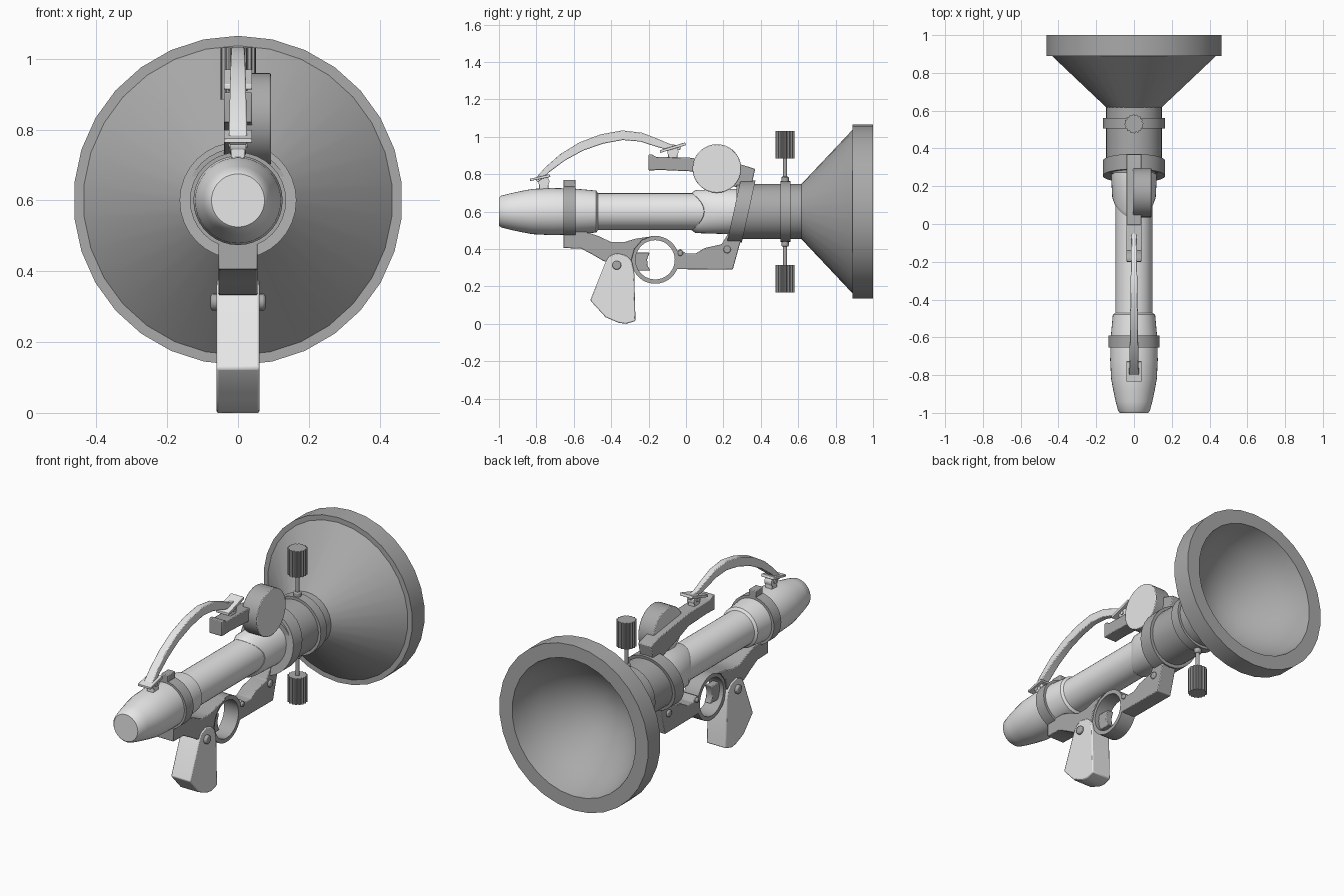
import bpy, bmesh, math
from mathutils import Matrix, Vector

cube = bpy.data.objects.get("Cube")
if cube:
    bpy.data.objects.remove(cube, do_unlink=True)

AXIS = 0.6  # height of the barrel axis
made = []


def grey(name, v):
    m = bpy.data.materials.new(name)
    m.use_nodes = True
    m.diffuse_color = (v, v, v, 1)
    m.node_tree.nodes["Principled BSDF"].inputs["Base Color"].default_value = (v, v, v, 1)
    return m


LIGHT, MID = grey("light grey", 0.8), grey("mid grey", 0.4)


def finish(bm, name, mat, bevel=0):
    bmesh.ops.recalc_face_normals(bm, faces=bm.faces)
    mesh = bpy.data.meshes.new(name)
    bm.to_mesh(mesh)
    bm.free()
    mesh.materials.append(mat)
    ob = bpy.data.objects.new(name, mesh)
    bpy.context.collection.objects.link(ob)
    if bevel:
        mod = ob.modifiers.new("soft edges", "BEVEL")
        mod.width, mod.segments, mod.limit_method = bevel, 2, "ANGLE"
    made.append(ob)
    return ob


def lathe(name, profile, mat, sides=32, closed=False):
    """Turn (y, radius) points around the barrel axis."""
    bm = bmesh.new()
    rings = []
    for y, r in profile:
        angles = [2 * math.pi * i / sides for i in range(sides)]
        rings.append([bm.verts.new((r * math.sin(a), y, AXIS + r * math.cos(a))) for a in angles])
    pairs = list(zip(rings, rings[1:]))
    if closed:
        pairs.append((rings[-1], rings[0]))
    for a, b in pairs:
        for i in range(sides):
            j = (i + 1) % sides
            bm.faces.new((a[i], a[j], b[j], b[i]))
    if not closed:
        bm.faces.new(rings[0])
        bm.faces.new(rings[-1])
    return finish(bm, name, mat)


def plate(name, outline, half, mat, bevel=0.004):
    """Extrude a (y, z) outline sideways."""
    bm = bmesh.new()
    face = bm.faces.new([bm.verts.new((-half, y, z)) for y, z in outline])
    new = bmesh.ops.extrude_face_region(bm, geom=[face])["geom"]
    bmesh.ops.translate(bm, vec=(2 * half, 0, 0), verts=[v for v in new if isinstance(v, bmesh.types.BMVert)])
    return finish(bm, name, mat, bevel)


def rod(name, start, end, r, mat, sides=16, bevel=0):
    a, b = Vector(start), Vector(end)
    turn = (b - a).to_track_quat("Z", "Y").to_matrix().to_4x4()
    bm = bmesh.new()
    bmesh.ops.create_cone(bm, cap_ends=True, segments=sides, radius1=r, radius2=r, depth=(b - a).length,
                          matrix=Matrix.Translation((a + b) / 2) @ turn)
    return finish(bm, name, mat, bevel)


# Barrel with a gently tapered nose
lathe("barrel", [(-1, 0.075), (-0.99, 0.084), (-0.94, 0.097), (-0.88, 0.11), (-0.82, 0.121), (-0.72, 0.126),
                 (-0.6, 0.123), (-0.48, 0.112), (-0.47, 0.098), (0.3, 0.098)], LIGHT, 36)

# Sleeve with a scalloped front edge
sleeve = lathe("barrel_sleeve", [(0.03, 0.1), (0.05, 0.115), (0.27, 0.122)], LIGHT, 36)
for v in sleeve.data.vertices:
    if v.co.y < 0.1:
        v.co.y += 0.09 * (v.co.x / 0.115) ** 2

# Rear collar, ring and slanted clamp
lathe("rear_collar", [(0.27, 0.148), (0.63, 0.148)], MID)
lathe("knob_ring", [(0.505, 0.14), (0.505, 0.163), (0.56, 0.163), (0.56, 0.14)], MID, closed=True)
clamp = lathe("slanted_clamp", [(0.255, 0.11), (0.255, 0.165), (0.335, 0.165), (0.335, 0.11)], MID, closed=True)
for v in clamp.data.vertices:
    v.co.y += 0.22 * (v.co.z - AXIS)

# Horn with thick rim and hollow bowl
lathe("horn", [(0.615, 0.145), (0.89, 0.437), (0.89, 0.465), (1, 0.465), (1, 0.385), (0.93, 0.365),
               (0.85, 0.32), (0.77, 0.25), (0.7, 0.16), (0.665, 0.07), (0.66, 0.01)], MID, 30)

# Ridged knobs above and below the collar
for side, label in ((1, "upper"), (-1, "lower")):
    def at(h):
        return (0, 0.53, AXIS + side * h)
    rod(label + "_knob_foot", at(0.15), at(0.187), 0.02, MID, 16, 0.006)
    rod(label + "_knob_stem", at(0.15), at(0.3), 0.011, MID, 12)
    bm = bmesh.new()
    n = 64
    low, high = [[bm.verts.new((r * math.cos(t), 0.53 + r * math.sin(t), AXIS + side * h))
                  for t, r in ((2 * math.pi * i / n, (0.051, 0.045)[i // 2 % 2]) for i in range(n))]
                 for h in (0.285, 0.432)]
    bm.faces.new(low)
    bm.faces.new(high)
    for i in range(n):
        j = (i + 1) % n
        bm.faces.new((low[i], low[j], high[j], high[i]))
    finish(bm, label + "_knob", MID)

# Front strap with its top lug
lathe("front_strap", [(-0.655, 0.11), (-0.655, 0.136), (-0.59, 0.136), (-0.59, 0.11)], MID, closed=True)
plate("strap_lug", [(-0.655, 0.72), (-0.655, 0.77), (-0.59, 0.77), (-0.59, 0.72)], 0.022, MID)

# Sight arm and round drum
plate("sight_arm", [(-0.2, 0.82), (-0.2, 0.905), (-0.18, 0.905), (-0.16, 0.892), (0.02, 0.888), (0.3, 0.85),
                    (0.37, 0.828), (0.35, 0.74), (0.27, 0.73), (0.12, 0.78), (0.03, 0.815), (-0.13, 0.822)],
      0.04, MID)
drum = rod("sight_drum", (-0.005, 0.165, 0.83), (0.093, 0.165, 0.83), 0.13, MID, 36, 0.004)
drum.data.materials.append(LIGHT)
for f in drum.data.polygons:
    f.material_index = int(abs(f.normal.x) > 0.9)

# Carrying handle: a tapered arch swept along a path
path = [(-0.8, 0.765), (-0.74, 0.825), (-0.66, 0.89), (-0.56, 0.948), (-0.45, 0.988), (-0.34, 1.008),
        (-0.24, 0.998), (-0.15, 0.966), (-0.09, 0.945), (-0.03, 0.94)]
bm = bmesh.new()
sections = []
for i, (y, z) in enumerate(path):
    a, b = path[max(i - 1, 0)], path[min(i + 1, len(path) - 1)]
    normal = Vector((a[1] - b[1], b[0] - a[0])).normalized()
    t = i / (len(path) - 1)
    w = 0.026 - 0.014 * t
    h = 0.012 + 0.014 * math.sin(math.pi * t)
    sections.append([bm.verts.new((sx * w, y + s * h * normal.x, z + s * h * normal.y))
                     for sx, s in ((-1, -1), (1, -1), (1, 1), (-1, 1))])
for a, b in zip(sections, sections[1:]):
    for i in range(4):
        bm.faces.new((a[i], a[(i + 1) % 4], b[(i + 1) % 4], b[i]))
bm.faces.new(sections[0])
bm.faces.new(sections[-1])
finish(bm, "carrying_handle", LIGHT, 0.004)

# Handle feet and hinges
plate("front_handle_foot", [(-0.835, 0.763), (-0.835, 0.775), (-0.73, 0.8), (-0.725, 0.785)], 0.04, LIGHT, 0.002)
plate("rear_handle_foot", [(-0.14, 0.913), (-0.14, 0.928), (-0.005, 0.97), (0, 0.955)], 0.04, LIGHT, 0.002)
for label, y, z in (("front", -0.76, 0.76), ("rear", -0.07, 0.92)):
    rod(label + "_handle_hinge", (-0.022, y, z), (0.022, y, z), 0.03, LIGHT)
    rod(label + "_hinge_pin", (-0.027, y, z), (0.027, y, z), 0.011, LIGHT, 12)
    plate(label + "_hinge_post", [(y - 0.025, z), (y + 0.025, z), (y + 0.025, z - 0.05), (y - 0.025, z - 0.05)],
          0.02, LIGHT)

# Lower frame, front and rear halves
plate("front_frame", [(-0.655, 0.49), (-0.655, 0.405), (-0.56, 0.402), (-0.5, 0.37), (-0.44, 0.335), (-0.3, 0.31),
                      (-0.275, 0.4), (-0.235, 0.447), (-0.18, 0.468), (-0.27, 0.455), (-0.33, 0.437),
                      (-0.4, 0.437), (-0.47, 0.47), (-0.53, 0.49)], 0.055, MID)
plate("rear_frame", [(-0.06, 0.292), (-0.06, 0.385), (-0.03, 0.4), (0, 0.375), (0.05, 0.375), (0.1, 0.405),
                     (0.19, 0.425), (0.23, 0.49), (0.3, 0.47), (0.25, 0.29)], 0.045, MID)

# Trigger guard ring and trigger
guard = []
for r in (0.128, 0.105):
    guard.append([(-0.165 + r * math.cos(math.pi * i / 18), 0.342 + r * math.sin(math.pi * i / 18)) for i in range(36)])
bm = bmesh.new()
loops = [[bm.verts.new((x, y, z)) for y, z in guard[k]] for x, k in ((-0.045, 0), (0.045, 0), (0.045, 1), (-0.045, 1))]
for k in range(4):
    a, b = loops[k], loops[(k + 1) % 4]
    for i in range(36):
        j = (i + 1) % 36
        bm.faces.new((a[i], a[j], b[j], b[i]))
finish(bm, "trigger_guard", MID)
plate("trigger", [(-0.29, 0.38), (-0.195, 0.38), (-0.208, 0.345), (-0.205, 0.31), (-0.19, 0.285), (-0.27, 0.285)],
      0.02, MID)

# Grip
plate("grip", [(-0.43, 0.33), (-0.41, 0.362), (-0.37, 0.377), (-0.32, 0.365), (-0.29, 0.335), (-0.277, 0.28),
               (-0.27, 0.015), (-0.32, 0), (-0.36, 0.005), (-0.43, 0.035), (-0.512, 0.125)], 0.061, LIGHT, 0.006)

# Pivot pins
for label, y, z, r, half in (("grip", -0.37, 0.313, 0.024, 0.077), ("frame_rear", 0.22, 0.397, 0.02, 0.055),
                             ("frame_front", -0.03, 0.377, 0.014, 0.055)):
    rod(label + "_pin", (-half, y, z), (half, y, z), r, MID, 16, 0.006)

# Smooth shading with crisp edges
bpy.ops.object.select_all(action="DESELECT")
for ob in made:
    ob.select_set(True)
bpy.context.view_layer.objects.active = made[0]
bpy.ops.object.shade_smooth_by_angle(angle=math.radians(35))
